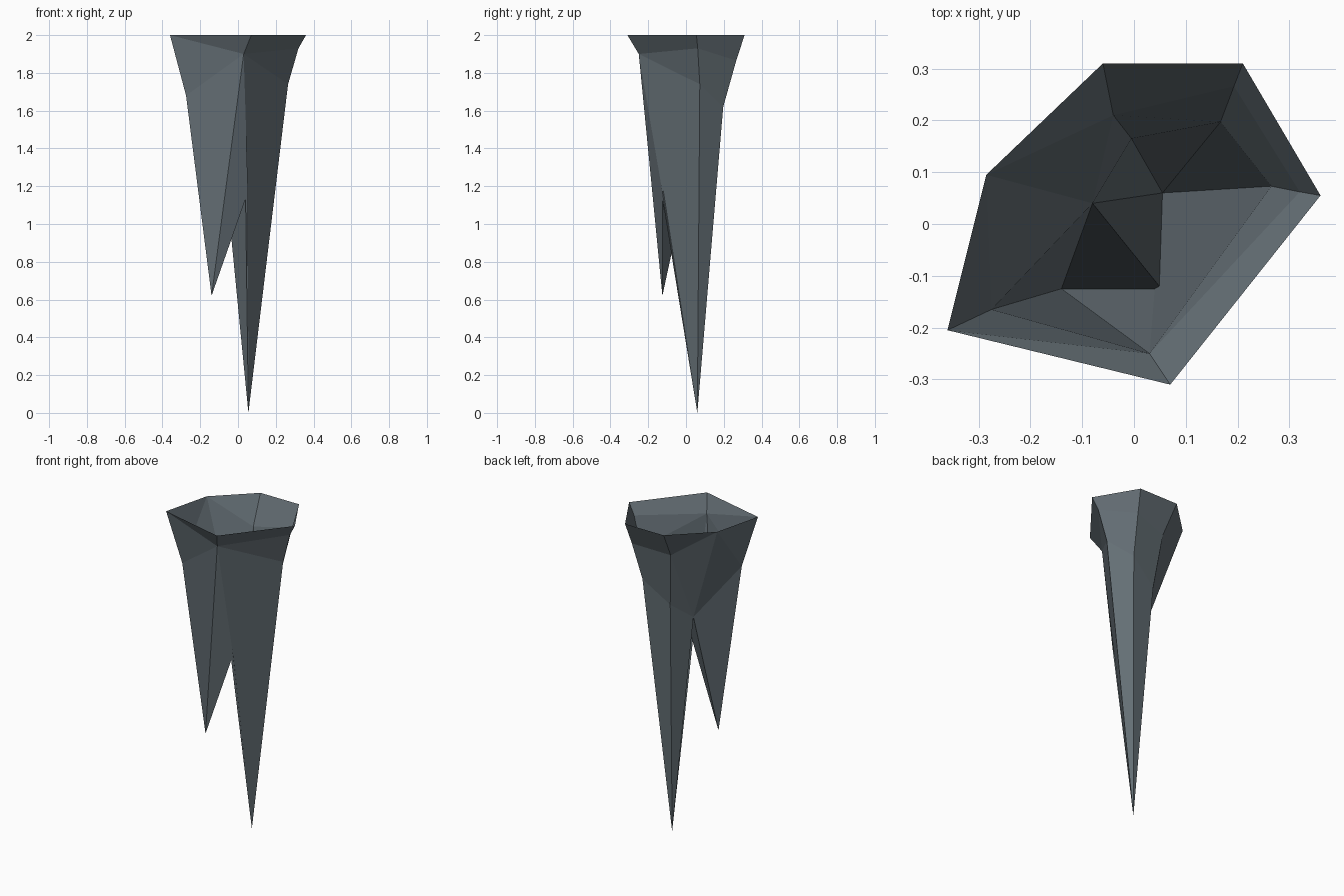
import bpy, bmesh

if "Cube" in bpy.data.objects:
    bpy.data.objects.remove(bpy.data.objects["Cube"])

# one slate colour
slate = bpy.data.materials.new("slate grey")
slate.diffuse_color = (0.13, 0.16, 0.18, 1)
slate.use_nodes = True
slate.node_tree.nodes["Principled BSDF"].inputs["Base Color"].default_value = slate.diffuse_color

# shared corner points: six rim corners, shoulder below, crotch, two tips
P = {
    # open rim
    "A": (-0.06, 0.31, 2), "B": (0.21, 0.31, 2), "C": (0.36, 0.055, 2),
    "D": (0.07, -0.31, 2), "E": (-0.36, -0.205, 2), "F": (-0.285, 0.095, 2),
    # shoulder
    "A1": (-0.04, 0.21, 1.83), "A2": (-0.005, 0.165, 1.49),
    "B1": (0.193, 0.266, 1.865), "B2": (0.167, 0.197, 1.62),
    "C1": (0.32, 0.062, 1.93), "C2": (0.265, 0.073, 1.74),
    "D2": (0.03, -0.25, 1.9), "E2": (-0.275, -0.165, 1.68),
    # crotch between the spikes, then the tips
    "front": (0.053, -0.125, 1.17), "back": (-0.08, 0.04, 1.385),
    "long": (0.055, 0.06, 0), "short": (-0.14, -0.125, 0.62),
}


def add_part(name, faces):
    """Build one open shell from faces written counter-clockwise from outside."""
    bm = bmesh.new()
    verts = {}
    for face in faces:
        keys = face.split()
        for k in keys:
            if k not in verts:
                verts[k] = bm.verts.new(P[k])
        bm.faces.new([verts[k] for k in keys])
    mesh = bpy.data.meshes.new(name)
    bm.to_mesh(mesh)
    bm.free()
    mesh.materials.append(slate)
    bpy.context.collection.objects.link(bpy.data.objects.new(name, mesh))


# flared crown, open at the top
add_part("flared_crown", [
    "A A1 B1 B", "A1 A2 B2 B1",
    "B B1 C1 C", "B1 B2 C2 C1",
    "C C1 D2 D", "C1 C2 D2",
    "D D2 E", "E D2 E2",
    "E E2 F", "F E2 back", "F back A1", "A1 back A2", "F A1 A",
])

# long spike reaching the ground
add_part("long_spike", [
    "A2 long B2", "B2 long C2", "C2 long D2", "D2 long front",
    "front long back", "back long A2",
])

# short spike at the front left
add_part("short_spike", [
    "D2 front short", "D2 short E2", "E2 short back", "back short front",
])
